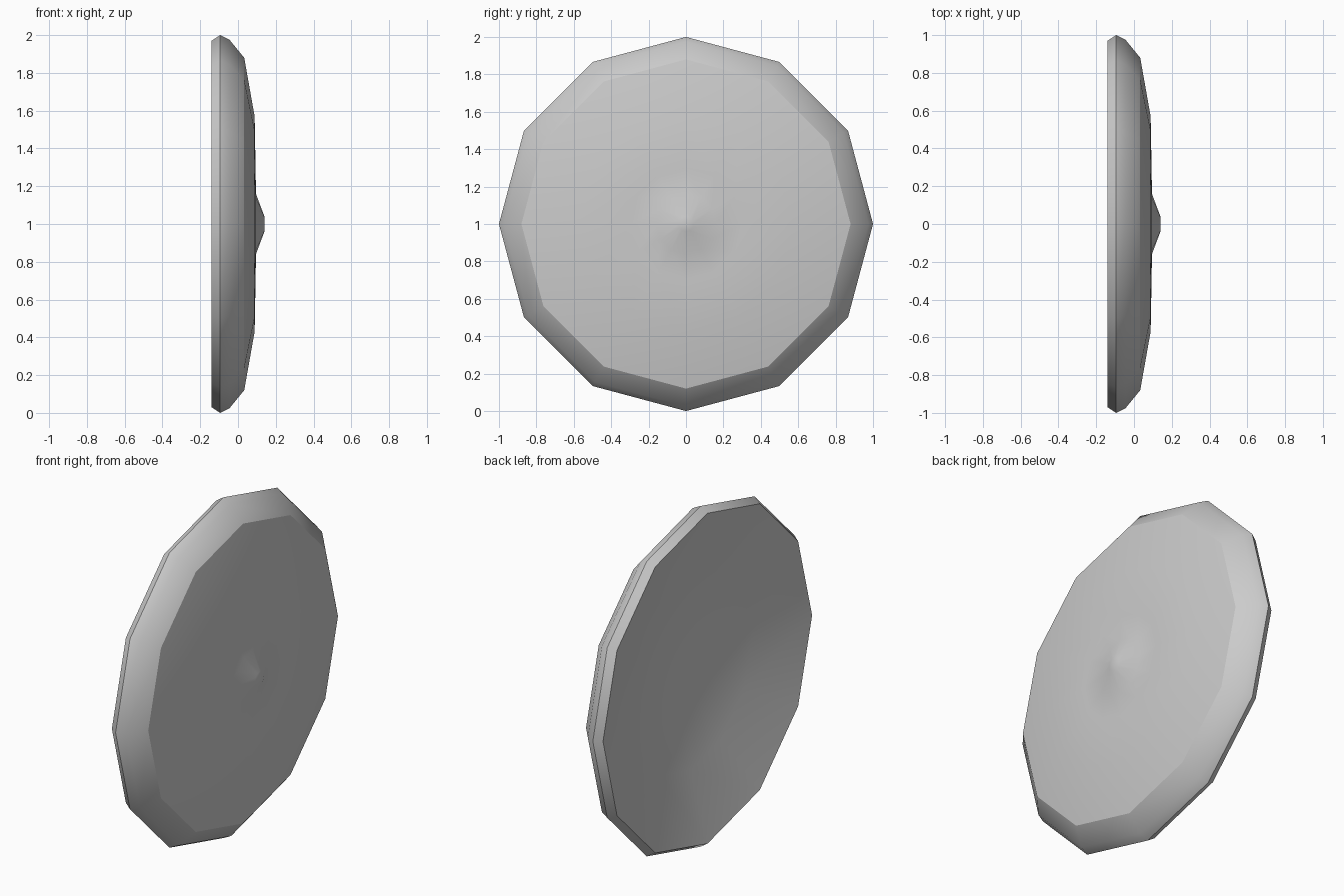
import bpy, bmesh
from math import sin, cos, tau

if "Cube" in bpy.data.objects:
    bpy.data.objects.remove(bpy.data.objects["Cube"])

SIDES = 12

# Profile as (x, radius), from the dished back centre, round the rim, to the front boss
profile = [(0.035, 0), (0.02, 0.30), (-0.03, 0.57),                  # hollow back
           (-0.14, 0.97), (-0.095, 1.0), (-0.045, 0.975),            # rim
           (0.033, 0.88), (0.088, 0.57), (0.093, 0.30),              # front face
           (0.095, 0.16), (0.14, 0.04), (0.14, 0)]                   # centre boss
sharp_rings = {3, 4, 6}

bm = bmesh.new()


def ring(x, r):
    if r == 0:
        return [bm.verts.new((x, 0, 1))]
    return [bm.verts.new((x, r * sin(tau * i / SIDES), 1 + r * cos(tau * i / SIDES)))
            for i in range(SIDES)]


# Revolve the profile around the x axis
rings = [ring(x, r) for x, r in profile]
for a, b in zip(rings, rings[1:]):
    for i in range(SIDES):
        j = (i + 1) % SIDES
        corners = [a[i % len(a)], a[j % len(a)], b[j % len(b)], b[i % len(b)]]
        bm.faces.new(list(dict.fromkeys(corners)))
bmesh.ops.recalc_face_normals(bm, faces=bm.faces)

# Smooth faces with crisp rim and front border
for f in bm.faces:
    f.smooth = True
for k in sharp_rings:
    for i in range(SIDES):
        bm.edges.get((rings[k][i], rings[k][(i + 1) % SIDES])).smooth = False

mesh = bpy.data.meshes.new("round_shield")
bm.to_mesh(mesh)
bm.free()
shield = bpy.data.objects.new("round_shield", mesh)
bpy.context.collection.objects.link(shield)
